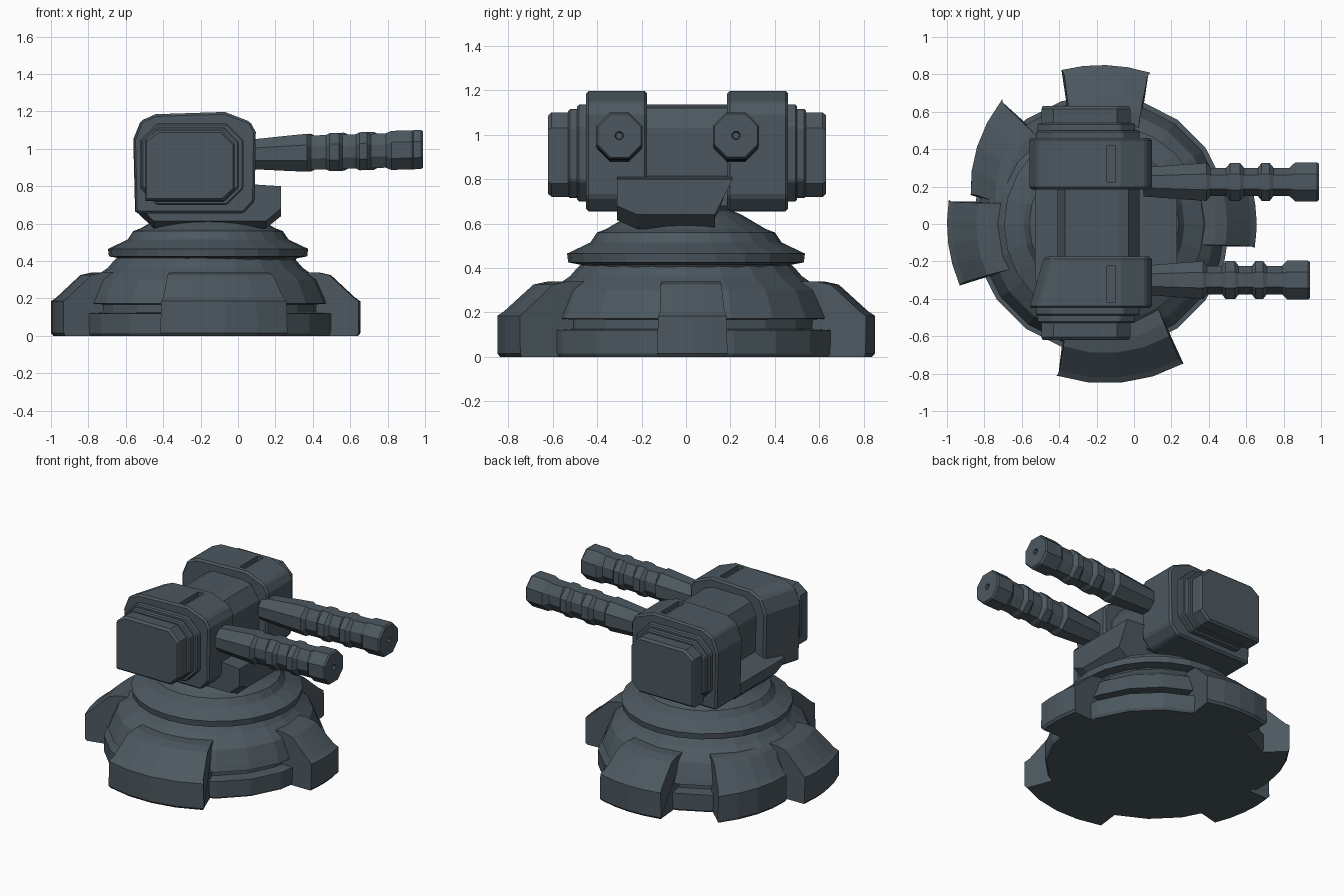
import bpy, bmesh, math
from mathutils import Vector

if "Cube" in bpy.data.objects:
    bpy.data.objects.remove(bpy.data.objects["Cube"])

slate = bpy.data.materials.new("dark_slate_metal")
slate.diffuse_color = (0.072, 0.097, 0.115, 1)
slate.use_nodes = True
slate.node_tree.nodes["Principled BSDF"].inputs["Base Color"].default_value = slate.diffuse_color
CX = -0.175  # axis of the round base


def finish(name, bm, bevel=0):
    bmesh.ops.remove_doubles(bm, verts=bm.verts, dist=1e-5)
    bmesh.ops.recalc_face_normals(bm, faces=bm.faces)
    me = bpy.data.meshes.new(name)
    bm.to_mesh(me)
    bm.free()
    me.materials.append(slate)
    ob = bpy.data.objects.new(name, me)
    bpy.context.collection.objects.link(ob)
    if bevel:
        m = ob.modifiers.new("edge", 'BEVEL')
        m.width, m.segments, m.limit_method = bevel, 1, 'ANGLE'
        m.angle_limit = math.radians(40)
    return ob


def loft(name, rings, bevel=0):
    """Skin a list of closed rings and cap both ends."""
    bm = bmesh.new()
    vs = [[bm.verts.new(p) for p in r] for r in rings]
    n = len(rings[0])
    for a, b in zip(vs, vs[1:]):
        for i in range(n):
            j = (i + 1) % n
            bm.faces.new((a[i], a[j], b[j], b[i]))
    bm.faces.new(vs[0])
    bm.faces.new(vs[-1])
    return finish(name, bm, bevel)


def lathe(name, prof, n, cx):
    return loft(name, [[(cx + r * math.cos(2 * math.pi * i / n),
                         r * math.sin(2 * math.pi * i / n), z)
                        for i in range(n)] for r, z in prof])


def prism(name, pts, y0, y1, bevel=0):
    """Extrude an x-z outline along y."""
    return loft(name, [[(x, y0, z) for x, z in pts],
                       [(x, y1, z) for x, z in pts]], bevel)


def octagon(x0, x1, z0, z1, c):
    return [(x0 + c, z0), (x1 - c, z0), (x1, z0 + c), (x1, z1 - c),
            (x1 - c, z1), (x0 + c, z1), (x0, z1 - c), (x0, z0 + c)]


# Round base with a slot running around it
lathe("base_drum", [(.68, 0), (.69, .015), (.69, .12), (.61, .125), (.61, .168),
                    (.665, .172), (.65, .21), (.61, .30), (.52, .365),
                    (.49, .40), (.46, .43)], 20, CX)
# Swivel collar above the base
lathe("swivel_collar", [(.45, .38), (.475, .415), (.53, .425), (.535, .465),
                        (.43, .515), (.40, .56), (.36, .575), (.25, .64),
                        (.2, .66)], 24, -0.16)

# Feet: start angle, end angle, radius at each end
FEET = [("back", 72, 104.5, .85, .85), ("back_left", 128.5, 167.5, .85, .715),
        ("left", 171, 203.5, .825, .825), ("front", 253.5, 300.5, .845, .865),
        ("right", -9, 13, .83, .83)]
# radius factor, height, extra half width
FOOT = [(.62, 0, .02), (.985, 0, -.012), (1, .015, 0), (1, .185, -.005), (.965, .205, -.015),
        (.81, .325, -.02), (.73, .34, -.015), (.62, .34, -.0)]
for name, a0, a1, r0, r1 in FEET:
    rings = []
    for k in range(5):
        t = k / 4
        rad = r0 + (r1 - r0) * t
        ring = []
        for f, z, w in FOOT:
            a = math.radians(a0 + (a1 - a0) * t)
            # sides stay close to parallel toward the middle
            a += (w + (1 - f) * .17) * (2 * t - 1)
            ring.append((CX + rad * f * math.cos(a), rad * f * math.sin(a), z))
        rings.append(ring)
    loft(name + "_foot", rings)

# Turret mount with a front block and a back ledge
mount = loft("turret_mount", [
    [(x, y * w, z) for x, z in
     [(-.53, .65), (-.45, .575), (.15, .575), (.23, .64), (.23, .80), (.0, .815),
      (-.40, .78), (-.53, .72)]] for y, w in ((-.31, 1), (-.22, 1), (.1, 1), (.21, 1))])
for v in mount.data.vertices:  # lower corners slope inward
    if v.co.z < .7 and abs(v.co.x) < .5 and v.co.y > .15:
        v.co.y, v.co.z = v.co.y - .08, v.co.z
    if v.co.z < .7 and v.co.y < -.3:
        v.co.z += .04

# Middle body between the pods
prism("middle_body", [(-.40, .68), (.03, .68), (.03, 1.03), (-.03, 1.12), (-.09, 1.135),
                      (-.32, 1.135), (-.37, 1.11), (-.41, 1.03)], -.2, .21)

# Gun pods, one on each side
POD = [(-.55, .655), (.03, .655), (.09, .72), (.095, 1.09), (.065, 1.145), (-.07, 1.197),
       (-.44, 1.185), (-.52, 1.15), (-.56, 1.05)]
for name, s, off in (("back", 1, .01), ("front", -1, 0)):
    pod = prism(name + "_gun_pod", POD, s * (.175 + off), s * (.45 + off), .012)
    if s < 0:  # inner rear corner is cut back
        for v in pod.data.vertices:
            if v.co.x < -.4 and v.co.y > -.3:
                v.co.x += .08
    # vent slot in the roof
    cut = prism("vent_cutter", [(-.145, 1.165), (-.10, 1.165), (-.10, 1.25), (-.145, 1.25)],
                s * .225, s * .42)
    cut.hide_render = True
    m = pod.modifiers.new("vent", 'BOOLEAN')
    m.operation, m.object, m.solver = 'DIFFERENCE', cut, 'EXACT'
    bpy.context.view_layer.objects.active = pod
    for md in [x.name for x in pod.modifiers]:
        bpy.ops.object.modifier_apply(modifier=md)
    bpy.data.objects.remove(cut)
    # stepped side armour
    prism(name + "_armour_step", octagon(-.525, .03, .70, 1.135, .09),
          s * (.43 + off), s * (.49 + off), .008)
    prism(name + "_armour_rim", octagon(-.515, .005, .715, 1.115, .08),
          s * (.47 + off), s * (.53 + off), .008)
    # thick outer plate, chamfered mostly at the front corners
    plate = [(-.495, .72), (-.08, .72), (-.02, .78), (-.02, 1.03), (-.09, 1.10),
             (-.43, 1.10), (-.495, 1.05)]
    mid = (-.26, .91)
    inner = [(mid[0] + (x - mid[0]) * .97, mid[1] + (z - mid[1]) * .93) for x, z in plate]
    loft(name + "_armour_plate", [[(x, s * (.5 + off), z) for x, z in plate],
                                  [(x, s * (.605 + off), z) for x, z in plate],
                                  [(x, s * (.62 + off), z) for x, z in inner]])

# Barrels: x along the lower barrel, radius, notch factor on the sides
BARREL = [(.05, .085, 1), (.10, .088, 1), (.24, .10, 1), (.37, .11, 1),
          (.39, .105, .78), (.47, .105, .78), (.49, .11, 1), (.54, .11, 1),
          (.56, .105, .78), (.63, .105, .78), (.65, .11, 1), (.69, .11, 1),
          (.71, .105, .78), (.79, .105, .78), (.82, .113, 1), (.93, .113, 1), (.94, .105, 1)]
for name, yc, stretch in (("front", -.30, 1), ("back", .225, 1.055)):
    rings = []
    for x, r, f in BARREL:
        x = .05 + (x - .05) * stretch
        zc = .97 + .028 * (x - .05)
        ring = []
        for i in range(8):
            a = math.radians(22.5 + 45 * i)
            k = f if abs(math.cos(a)) > .7 else 1 - (1 - f) * .25
            ring.append((x, yc + r * k * math.cos(a), zc + r * k * math.sin(a)))
        rings.append(ring)
    # small bore in the muzzle
    for dx, r in ((0, .02), (-.03, .015)):
        tip = rings[-1][0][0] + dx
        rings.append([(tip, yc + r * math.cos(math.radians(22.5 + 45 * i)),
                       zc + r * math.sin(math.radians(22.5 + 45 * i))) for i in range(8)])
    loft(name + "_barrel", rings)
